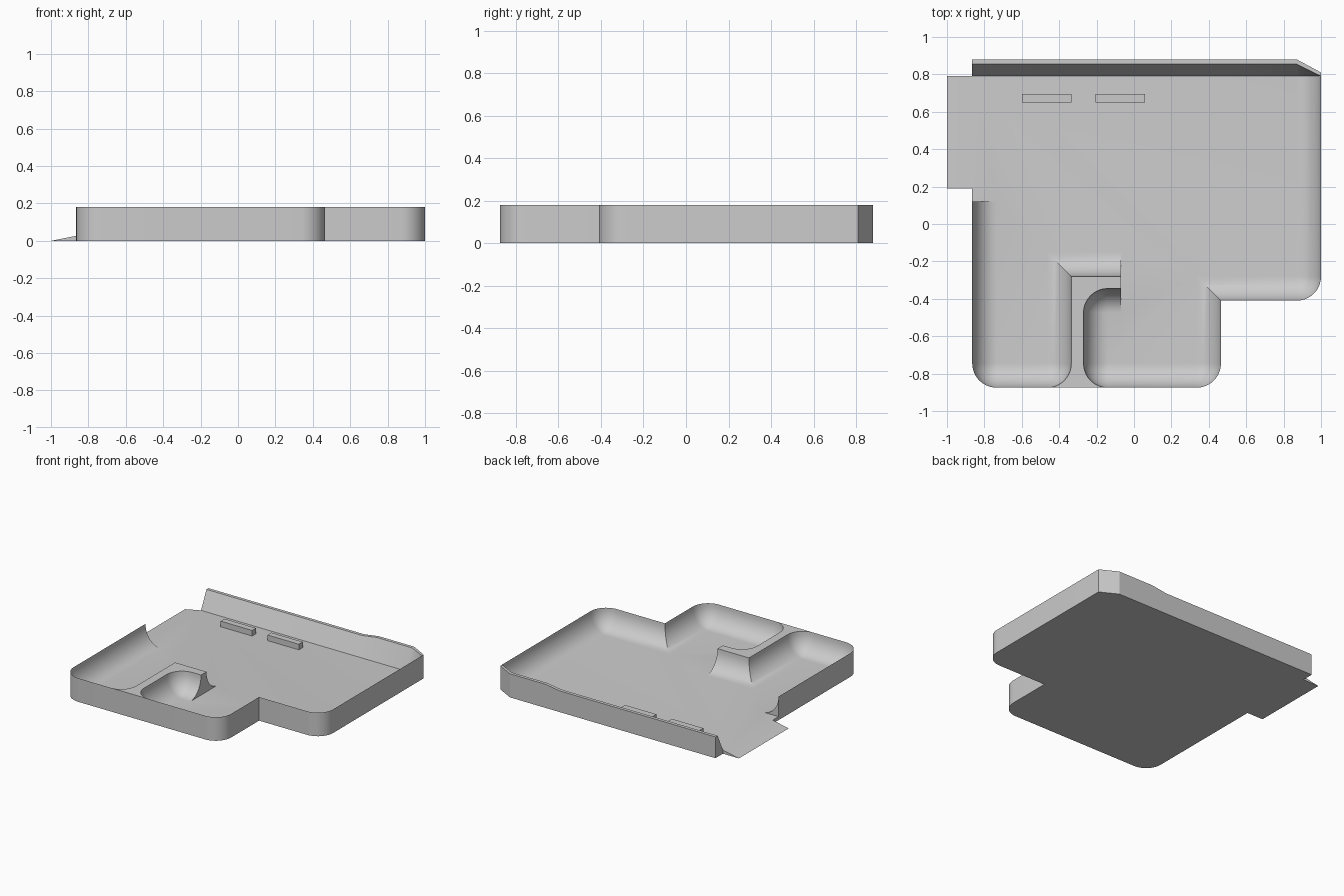
import bpy, bmesh, math
from mathutils import Vector

if "Cube" in bpy.data.objects:
    bpy.data.objects.remove(bpy.data.objects["Cube"])

ZF, ZT = 0.027, 0.18      # floor and rim heights
W = 0.13                  # transition width = plan corner radius
N = 10                    # segments per rounded corner / transition
YB = 0.79                 # foot of the back bank

grey = bpy.data.materials.new("concrete_grey")
grey.diffuse_color = (0.6, 0.6, 0.6, 1)
grey.use_nodes = True
grey.node_tree.nodes["Principled BSDF"].inputs["Base Color"].default_value = grey.diffuse_color


def finish(bm, name, angle=30):
    bmesh.ops.remove_doubles(bm, verts=bm.verts, dist=0.0005)
    bmesh.ops.recalc_face_normals(bm, faces=bm.faces)
    me = bpy.data.meshes.new(name)
    bm.to_mesh(me)
    bm.free()
    me.materials.append(grey)
    for p in me.polygons:
        p.use_smooth = True
    me.set_sharp_from_angle(angle=math.radians(angle))
    ob = bpy.data.objects.new(name, me)
    bpy.context.collection.objects.link(ob)
    return ob


def face(bm, pts):
    """Face from points, skipping repeated neighbours."""
    out = []
    for p in pts:
        p = Vector(p)
        if not out or (p - out[-1]).length > 0.0005:
            out.append(p)
    if (out[0] - out[-1]).length < 0.0005:
        out.pop()
    if len(out) > 2:
        bm.faces.new([bm.verts.new(p) for p in out])


def rim_path(corners):
    """(point, inward offset) list; left turns are rounded, right turns mitred."""
    pts = [Vector(c) for c in corners]
    left = lambda d: Vector((-d.y, d.x))
    dirs = [(b - a).normalized() for a, b in zip(pts, pts[1:])]
    res = [(pts[0], left(dirs[0]))]
    for i in range(1, len(pts) - 1):
        a, b = dirs[i - 1], dirs[i]
        n1, n2 = left(a), left(b)
        if a.cross(b) > 0:
            c = pts[i] + (n1 + n2) * W
            for k in range(N + 1):
                t = k / N * math.pi / 2
                n = n1 * math.cos(t) + n2 * math.sin(t)
                res.append((c - n * W, n))
        else:
            res.append((pts[i], n1 + n2))
    res.append((pts[-1], left(dirs[-1])))
    return res


# quarter-pipe profile: (distance from rim, height), floor to rim
PROFILE = [(W * (1 - math.sin(k / N * math.pi / 2)),
            ZF + (ZT - ZF) * (1 - math.cos(k / N * math.pi / 2))) for k in range(N + 1)]


def section(node):
    p, n = node
    return [(p.x + n.x * d, p.y + n.y * d, z) for d, z in PROFILE]


left_rim = rim_path([(-0.865, 0.12), (-0.865, -0.875), (-0.335, -0.875),
                     (-0.335, -0.28), (-0.07, -0.28)])
right_rim = rim_path([(-0.07, -0.345), (-0.27, -0.345), (-0.27, -0.875),
                      (0.465, -0.875), (0.465, -0.41), (1, -0.41), (1, YB)])
L = [section(n) for n in left_rim]
R = [section(n) for n in right_rim]

bm = bmesh.new()
# curved transitions
for rows in (L, R):
    for a, b in zip(rows, rows[1:]):
        for k in range(N):
            face(bm, [a[k], b[k], b[k + 1], a[k + 1]])
# flat floor inside the transitions
face(bm, [(-0.865, 0.12, ZF)] + [s[0] for s in L] + [s[0] for s in R]
     + [(-0.865, YB, ZF), (-0.865, 0.19, ZF)])
# deck between the two bowls, and its end wall
face(bm, [s[-1] for s in L[N + 2:]] + [s[-1] for s in R[:2 * N + 3]])
face(bm, L[-1] + R[0][::-1])
# outer walls and underside
outer = [s[-1] for s in L[:N + 3] + R[2 * N + 2:]]
down = lambda p: (p[0], p[1], 0)
for a, b in zip(outer, outer[1:]):
    face(bm, [down(a), down(b), b, a])
face(bm, [down(p) for p in outer] + [(-0.865, YB, 0), (-1, YB, 0), (-1, 0.19, 0), (-0.865, 0.19, 0)])
# end of left transition and short open edge
face(bm, [(-0.865, 0.12, ZF)] + L[0])
face(bm, [(-0.865, 0.12, 0), (-0.865, 0.19, 0), (-0.865, 0.19, ZF), (-0.865, 0.12, ZF)])
# entry ramp on the left
face(bm, [(-1, 0.19, 0), (-0.865, 0.19, ZF), (-0.865, YB, ZF), (-1, YB, 0)])
face(bm, [(-1, 0.19, 0), (-0.865, 0.19, 0), (-0.865, 0.19, ZF)])
# closing face at the back
face(bm, [(-1, YB, 0), (-0.865, YB, ZF)] + R[-1] + [(1, YB, 0)])
finish(bm, "bowl_body")

# back bank: sloped face, narrow deck, step up and chamfered right end
bm = bmesh.new()
stations = [(-0.865, ZF, 0.855, 0.88, 0.162), (0.45, ZF, 0.855, 0.88, 0.162),
            (0.57, ZF, 0.855, 0.88, ZT)]
for d, z in PROFILE:
    t = 1 - d / W
    stations.append((1 - d, z, 0.855 + (YB - 0.855) * t, 0.88 - 0.07 * t, ZT))
rings = [[(x, YB, zf), (x, yi, zt), (x, yo, zt), (x, yo, 0), (x, YB, 0)]
         for x, zf, yi, yo, zt in stations]
for a, b in zip(rings, rings[1:]):
    for k in range(4):
        face(bm, [a[k], b[k], b[k + 1], a[k + 1]])
face(bm, rings[0])
face(bm, rings[-1])
finish(bm, "back_bank", 20)

# two low ledges in front of the bank
for i, x in enumerate((-0.6, -0.205)):
    bm = bmesh.new()
    bmesh.ops.create_cube(bm, size=1)
    for v in bm.verts:
        v.co = Vector((x + 0.1325 + v.co.x * 0.265, 0.672 + v.co.y * 0.047, 0.048 + v.co.z * 0.044))
    finish(bm, f"ledge_{i + 1}")
